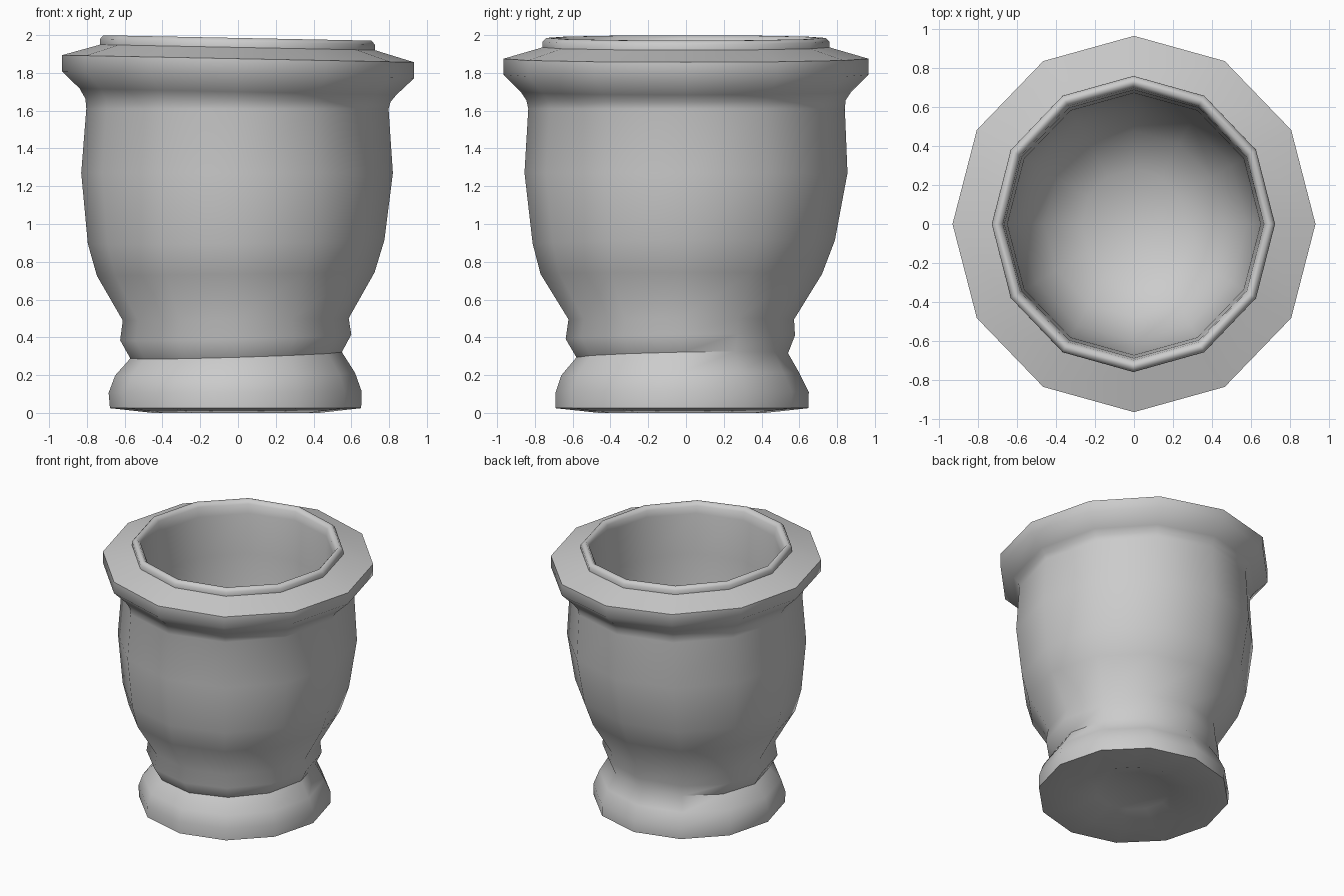
import bpy, bmesh, math

SIDES = 12

# Each ring: z, radius x, radius y, centre x, centre y, tilt along x, tilt along y
OUTSIDE = [
    (0.00, 0.44, 0.44, -0.01, -0.02, 0.0, 0.0),       # foot underside
    (0.025, 0.665, 0.67, -0.013, -0.022, 0.0, 0.0),
    (0.11, 0.67, 0.67, -0.015, -0.02, 0.005, 0.0),    # foot
    (0.205, 0.635, 0.63, -0.015, -0.03, 0.01, 0.01),
    (0.305, 0.56, 0.56, -0.01, -0.02, 0.03, 0.02),    # neck crease
    (0.40, 0.612, 0.607, -0.012, -0.03, 0.025, 0.015),
    (0.495, 0.598, 0.597, -0.012, -0.025, 0.01, 0.0),
    (0.735, 0.735, 0.745, -0.012, -0.025, 0.012, 0.0),
    (0.905, 0.785, 0.80, -0.01, -0.012, 0.012, 0.01),
    (1.27, 0.825, 0.855, -0.005, 0.0, 0.0, 0.0),      # belly
    (1.61, 0.80, 0.838, -0.003, 0.003, 0.0, 0.0),
    (1.655, 0.808, 0.845, 0.0, 0.0, -0.01, 0.0),
    (1.70, 0.838, 0.875, 0.0, 0.0, -0.02, 0.0),
    (1.79, 0.932, 0.966, 0.0, 0.0, -0.02, 0.0),       # flange
    (1.875, 0.932, 0.966, 0.0, 0.0, -0.02, 0.0),
    (1.935, 0.727, 0.76, -0.003, 0.0, -0.02, 0.0),    # lip bead
    (1.965, 0.727, 0.76, -0.003, 0.0, -0.02, 0.0),
    (1.985, 0.71, 0.74, -0.003, 0.0, -0.02, 0.0),
    (1.985, 0.69, 0.72, -0.003, 0.0, -0.02, 0.0),
    (1.96, 0.67, 0.70, -0.003, 0.0, -0.02, 0.0),
]
INSIDE = [(1.90, 0.665), (1.60, 0.65), (1.20, 0.64), (0.90, 0.58), (0.70, 0.46), (0.58, 0.27)]


def add_ring(bm, z, rx, ry, cx=0, cy=0, tx=0, ty=0):
    ring = []
    for i in range(SIDES):
        a = 2 * math.pi * i / SIDES
        x, y = rx * math.cos(a), ry * math.sin(a)
        ring.append(bm.verts.new((cx + x, cy + y, z + tx * x + ty * y)))
    return ring


def cap(bm, ring, point):
    centre = bm.verts.new(point)
    for i in range(SIDES):
        bm.faces.new((ring[i], ring[(i + 1) % SIDES], centre))


bm = bmesh.new()
# Recess under the foot, outer wall, then the bowl inside
rings = [add_ring(bm, 0.06, 0.26, 0.26, -0.01, -0.02)]
rings += [add_ring(bm, *r) for r in OUTSIDE]
rings += [add_ring(bm, z, r, r * 1.035) for z, r in INSIDE]
for a, b in zip(rings, rings[1:]):
    for i in range(SIDES):
        j = (i + 1) % SIDES
        bm.faces.new((a[i], a[j], b[j], b[i]))
cap(bm, rings[0], (-0.01, -0.02, 0.08))
cap(bm, rings[-1], (0, 0, 0.54))
bmesh.ops.recalc_face_normals(bm, faces=bm.faces)

mesh = bpy.data.meshes.new("pot")
bm.to_mesh(mesh)
bm.free()
pot = bpy.data.objects.new("pot", mesh)
bpy.context.collection.objects.link(pot)

# Smooth body with crisp flange, neck and foot edges
bpy.context.view_layer.objects.active = pot
pot.select_set(True)
bpy.ops.object.shade_smooth_by_angle(angle=math.radians(55))
